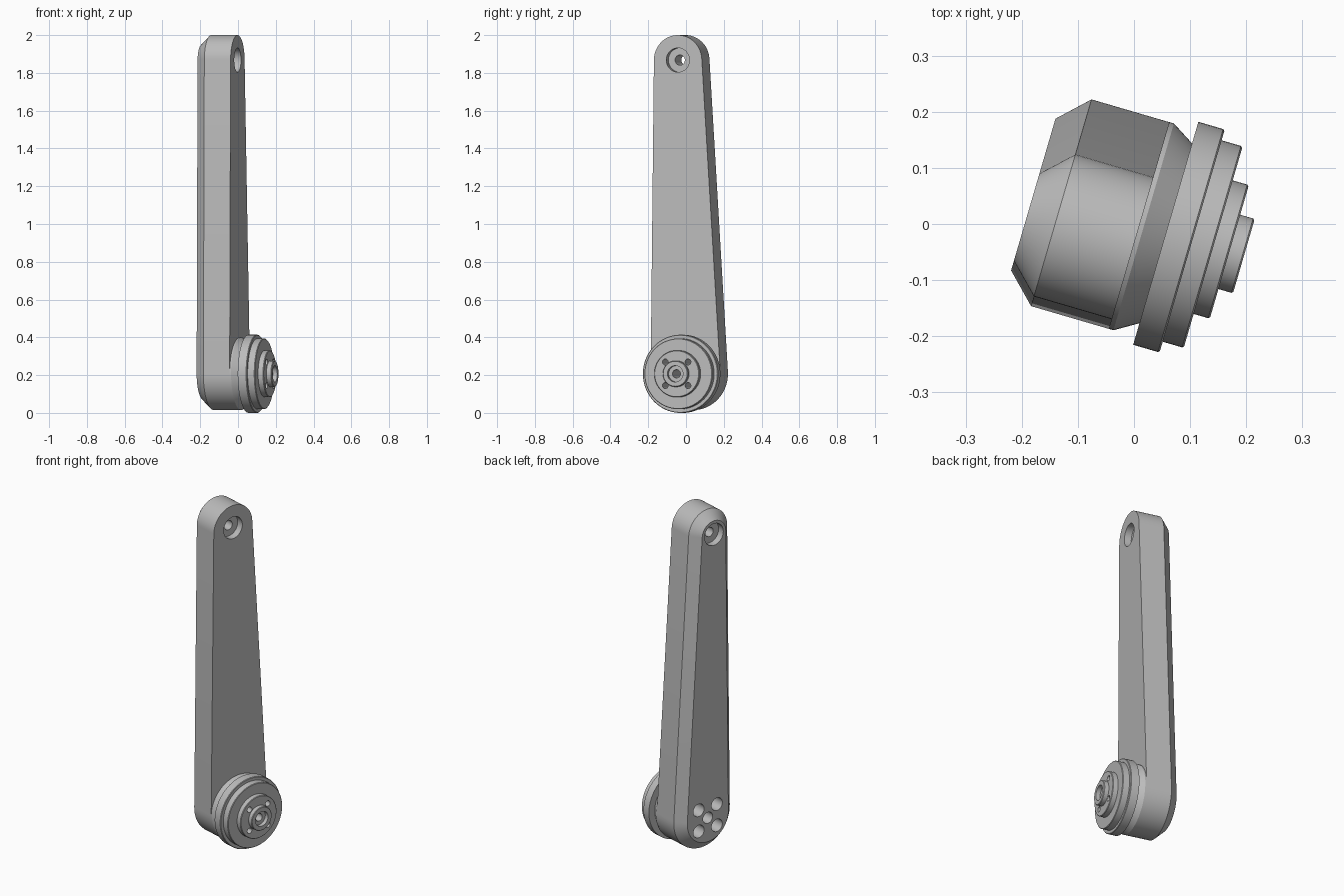
import bpy, bmesh, math
from mathutils import Matrix

if "Cube" in bpy.data.objects:
    bpy.data.objects.remove(bpy.data.objects["Cube"], do_unlink=True)

# Bottom pivot and top pivot as (y, z, radius), before the whole arm is turned
LOW = (0.0, 0.207, 0.192)
HIGH = (-0.042, 1.868, 0.132)
TURN = Matrix.Rotation(math.radians(-16.3), 4, 'Z')

grey = bpy.data.materials.new("light_grey_metal")
grey.use_nodes = True
grey.diffuse_color = (0.5, 0.5, 0.5, 1)
grey.node_tree.nodes["Principled BSDF"].inputs["Base Color"].default_value = (0.5, 0.5, 0.5, 1)


def make(name, bm):
    bmesh.ops.recalc_face_normals(bm, faces=bm.faces)
    mesh = bpy.data.meshes.new(name)
    bm.to_mesh(mesh)
    bm.free()
    mesh.materials.append(grey)
    obj = bpy.data.objects.new(name, mesh)
    bpy.context.collection.objects.link(obj)
    return obj


def skin(name, rings):
    """Join equal rings of points into a closed solid."""
    bm = bmesh.new()
    loops = [[bm.verts.new(p) for p in ring] for ring in rings]
    for a, b in zip(loops, loops[1:]):
        for i in range(len(a)):
            j = (i + 1) % len(a)
            bm.faces.new((a[i], a[j], b[j], b[i]))
    bm.faces.new(loops[0])
    bm.faces.new(loops[-1])
    return make(name, bm)


def lathe(name, profile, y, z, n=64):
    """Turn an (x, radius) profile around an axis along x."""
    angles = [2 * math.pi * i / n for i in range(n)]
    return skin(name, [[(x, y + r * math.cos(a), z + r * math.sin(a)) for a in angles]
                       for x, r in profile])


def arm_ring(x, inset, n=32):
    """Outline of two round ends joined by tangent lines."""
    dy, dz = HIGH[0] - LOW[0], HIGH[1] - LOW[1]
    axis = math.atan2(dz, dy)
    half = math.acos((LOW[2] - HIGH[2]) / math.hypot(dy, dz))
    pts = []
    for (y, z, r), start, end in ((HIGH, axis - half, axis + half),
                                  (LOW, axis + half, axis - half + 2 * math.pi)):
        for i in range(n + 1):
            a = start + (end - start) * i / n
            pts.append((x, y + (r - inset) * math.cos(a), z + (r - inset) * math.sin(a)))
    return pts


# Tapered arm with a chamfer around its outer face
arm = skin("crank_arm", [arm_ring(0.01, 0), arm_ring(-0.135, 0), arm_ring(-0.187, 0.051)])

# Stepped hub: conical boss, two wide discs, two small discs
steps = [(0.01, 0.192), (0.018, 0.192), (0.059, 0.167)]
for x0, x1, r in ((0.059, 0.108, 0.207), (0.108, 0.147, 0.187),
                  (0.147, 0.177, 0.124), (0.177, 0.204, 0.069)):
    steps += [(x0, r), (x1 - 0.003, r), (x1, r - 0.003)]
hub = lathe("stepped_hub", steps, LOW[0], LOW[1], 96)

# Stepped hole cutters: top pivot, hub centre and four screw holes
cutters = [
    lathe("top_hole_cutter", [(-0.3, 0.064), (-0.147, 0.064), (-0.147, 0.027),
                              (-0.03, 0.027), (-0.03, 0.064), (0.3, 0.064)],
          HIGH[0], HIGH[1], 48),
    lathe("centre_hole_cutter", [(-0.3, 0.033), (-0.06, 0.033), (-0.06, 0.022),
                                 (0.18, 0.022), (0.18, 0.043), (0.3, 0.043)],
          LOW[0], LOW[1], 40),
]
for sy in (-1, 1):
    for sz in (-1, 1):
        cutters.append(lathe("screw_hole_cutter", [(-0.3, 0.037), (-0.06, 0.037),
                                                   (-0.06, 0.016), (0.3, 0.016)],
                             LOW[0] + sy * 0.0625, LOW[1] + sz * 0.0625, 32))

for obj, tools in ((arm, cutters), (hub, cutters[1:])):
    bpy.context.view_layer.objects.active = obj
    for tool in tools:
        mod = obj.modifiers.new("hole", 'BOOLEAN')
        mod.operation = 'DIFFERENCE'
        mod.solver = 'EXACT'
        mod.object = tool
        bpy.ops.object.modifier_apply(modifier=mod.name)
for tool in cutters:
    bpy.data.objects.remove(tool, do_unlink=True)

# Turn the assembly and shade it with sharp edges kept
bpy.ops.object.select_all(action='DESELECT')
for obj in (arm, hub):
    obj.data.transform(TURN)
    obj.select_set(True)
bpy.context.view_layer.objects.active = arm
bpy.ops.object.shade_smooth_by_angle(angle=math.radians(25))
